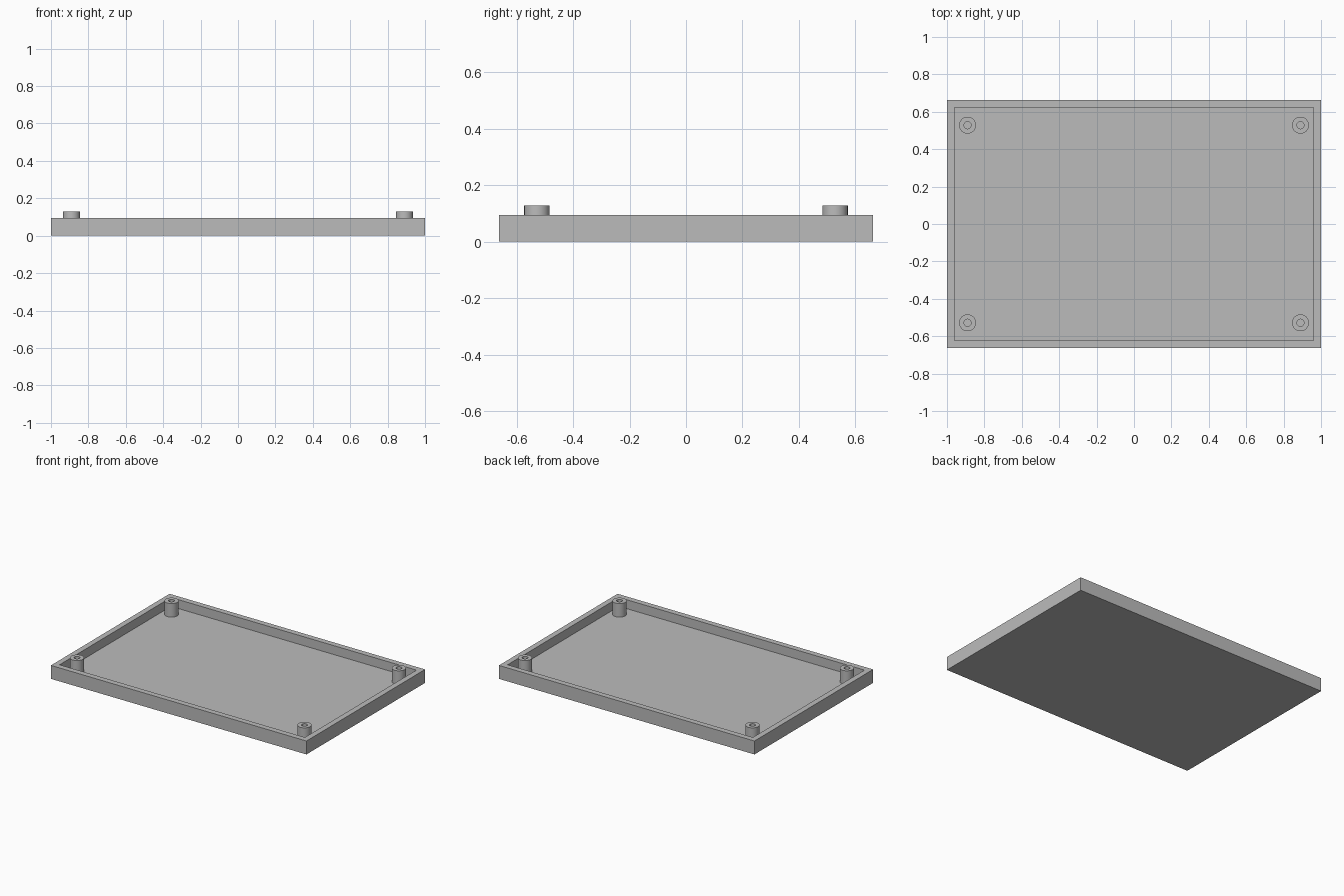
import bpy
import bmesh
from math import radians
from mathutils import Matrix, Vector

cube = bpy.data.objects.get("Cube")
if cube:
    bpy.data.objects.remove(cube, do_unlink=True)

LENGTH, DEPTH, HEIGHT = 2.0, 1.326, 0.095
WALL, FLOOR = 0.04, 0.032
POST_X, POST_Y, POST_TOP = 0.89, 0.528, 0.128
POST_RADIUS, HOLE_RADIUS = 0.045, 0.019

grey = bpy.data.materials.new("plain grey")
grey.use_nodes = True
colour = (0.5, 0.5, 0.5, 1)
grey.diffuse_color = colour
grey.node_tree.nodes["Principled BSDF"].inputs["Base Color"].default_value = colour


def make_object(name, bm):
    mesh = bpy.data.meshes.new(name)
    bm.to_mesh(mesh)
    bm.free()
    mesh.materials.append(grey)
    obj = bpy.data.objects.new(name, mesh)
    bpy.context.collection.objects.link(obj)
    return obj


# Shallow tray: a slab whose top is inset, then sunk down to the floor
bm = bmesh.new()
bmesh.ops.create_cube(bm, size=1, matrix=Matrix.Translation((0, 0, HEIGHT / 2))
                      @ Matrix.Diagonal((LENGTH, DEPTH, HEIGHT, 1)))
top = max(bm.faces, key=lambda f: f.calc_center_median().z)
bmesh.ops.inset_region(bm, faces=[top], thickness=WALL, use_even_offset=True)
sunk = bmesh.ops.extrude_discrete_faces(bm, faces=[top])["faces"][0]
bmesh.ops.translate(bm, verts=sunk.verts, vec=(0, 0, FLOOR - HEIGHT))
bmesh.ops.recalc_face_normals(bm, faces=bm.faces)
make_object("tray", bm)


# Hollow screw post: outer wall, top rim and bore turned about its axis
def make_post(name, x, y):
    bm = bmesh.new()
    profile = [(POST_RADIUS, FLOOR), (POST_RADIUS, POST_TOP),
               (HOLE_RADIUS, POST_TOP), (HOLE_RADIUS, FLOOR)]
    verts = [bm.verts.new((r, 0, z)) for r, z in profile]
    edges = [bm.edges.new(pair) for pair in zip(verts, verts[1:])]
    bmesh.ops.spin(bm, geom=verts + edges, cent=(0, 0, 0), axis=(0, 0, 1),
                   angle=radians(360), steps=48, use_merge=True)
    bmesh.ops.remove_doubles(bm, verts=bm.verts, dist=0.0001)
    # Outer faces look away from the axis, bore faces towards it, rim up
    for face in bm.faces:
        face.normal_update()
        centre = face.calc_center_median()
        radial = Vector((centre.x, centre.y, 0))
        if abs(face.normal.z) > 0.5:
            want = Vector((0, 0, 1))
        else:
            want = radial if radial.length > (POST_RADIUS + HOLE_RADIUS) / 2 else -radial
        if face.normal.dot(want) < 0:
            face.normal_flip()
    post = make_object(name, bm)
    post.location = (x, y, 0)
    bpy.ops.object.select_all(action="DESELECT")
    post.select_set(True)
    bpy.context.view_layer.objects.active = post
    bpy.ops.object.shade_smooth_by_angle(angle=radians(30))


for side, sx in (("left", 1), ("right", -1)):
    for end, sy in (("front", -1), ("back", 1)):
        make_post(f"{end}_{side}_post", sx * POST_X, sy * POST_Y)
